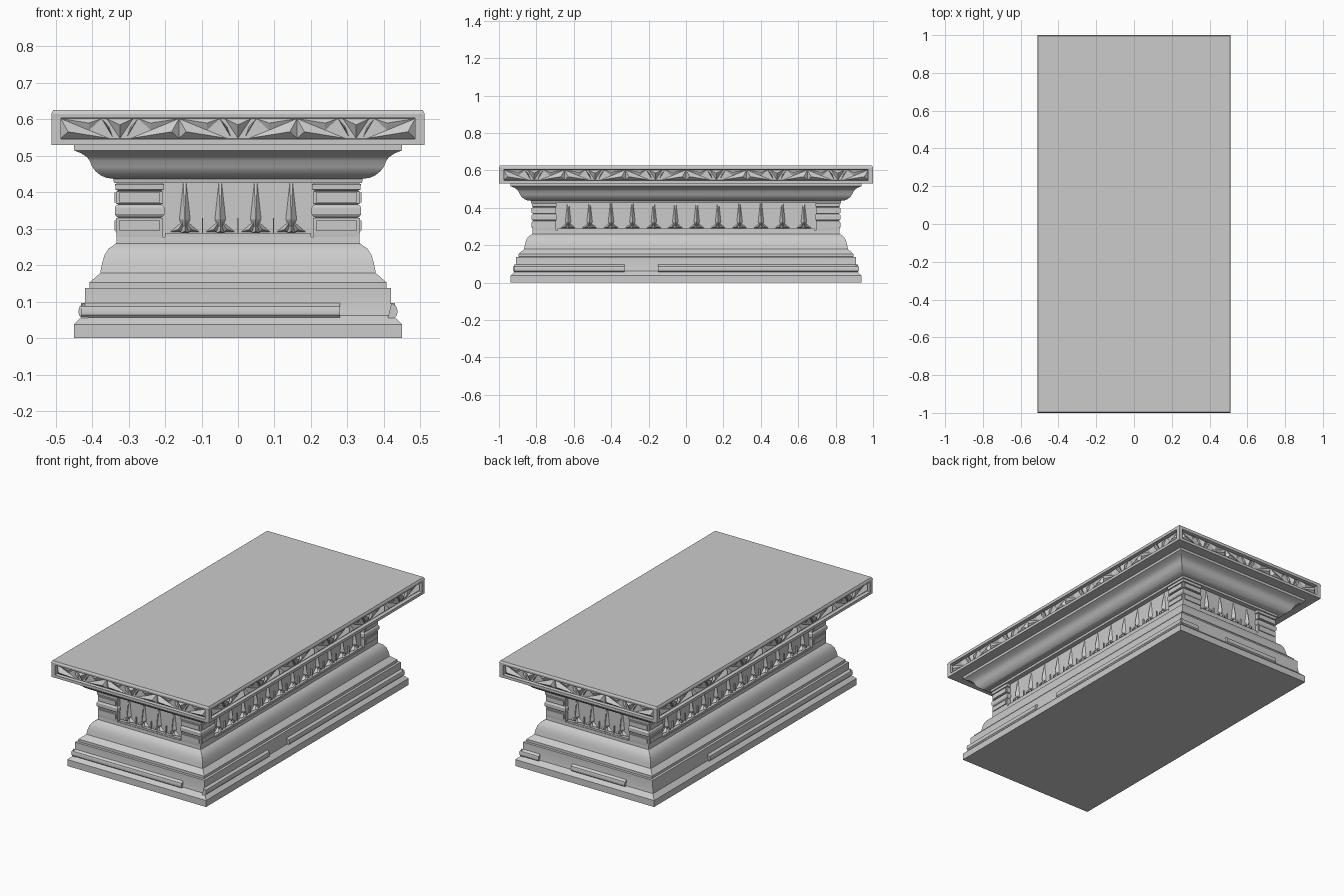
import bpy, bmesh, math
from mathutils import Vector

if "Cube" in bpy.data.objects:
    bpy.data.objects.remove(bpy.data.objects["Cube"])

OFF = 0.488          # extra half length along y
stone = bpy.data.materials.new("grey stone")
stone.use_nodes = True
GREY = (0.6, 0.6, 0.6, 1)
stone.diffuse_color = GREY
stone.node_tree.nodes["Principled BSDF"].inputs["Base Color"].default_value = GREY


def finish(bm, name, smooth=False):
    bmesh.ops.recalc_face_normals(bm, faces=bm.faces)
    mesh = bpy.data.meshes.new(name)
    bm.to_mesh(mesh)
    bm.free()
    mesh.materials.append(stone)
    ob = bpy.data.objects.new(name, mesh)
    bpy.context.collection.objects.link(ob)
    if smooth:
        bpy.ops.object.select_all(action='DESELECT')
        ob.select_set(True)
        bpy.context.view_layer.objects.active = ob
        bpy.ops.object.shade_smooth_by_angle(angle=math.radians(28))
    return ob


def loft(bm, profile, cx=0, cy=0, extra=OFF):
    """Stack rectangles given as (half width, height)."""
    prev = None
    for w, z in profile:
        ring = [bm.verts.new((cx + sx * w, cy + sy * (w + extra), z))
                for sx, sy in ((-1, -1), (1, -1), (1, 1), (-1, 1))]
        if prev:
            for i in range(4):
                j = (i + 1) % 4
                bm.faces.new((prev[i], prev[j], ring[j], ring[i]))
        else:
            bm.faces.new(ring[::-1])
        prev = ring
    bm.faces.new(prev)


def place(side, u, d, z):
    """Point on a side: u along it, d outwards, z up."""
    return [Vector((u, -d - OFF, z)), Vector((d, u, z)),
            Vector((-u, d + OFF, z)), Vector((-d, -u, z))][side]


def facet(bm, side, outline, d, apex):
    """Pyramid on a wall: outline of (u, z), apex (u, z, height)."""
    base = [bm.verts.new(place(side, u, d, z)) for u, z in outline]
    tip = bm.verts.new(place(side, apex[0], d + apex[2], apex[1]))
    bm.faces.new(base)
    for i in range(len(base)):
        bm.faces.new((base[i], base[(i + 1) % len(base)], tip))


def prism(bm, side, u0, u1, section):
    """Bar along a side with a (d, z) section."""
    a, b = [[bm.verts.new(place(side, u, d, z)) for d, z in section] for u in (u0, u1)]
    bm.faces.new(a)
    bm.faces.new(b[::-1])
    for i in range(len(a)):
        j = (i + 1) % len(a)
        bm.faces.new((a[i], a[j], b[j], b[i]))


def plate(bm, side, u0, u1, d0, d1, z0, z1):
    prism(bm, side, u0, u1, ((d0, z0), (d1, z0), (d1, z1), (d0, z1)))


# Stepped base with a curved upper slope
bm = bmesh.new()
loft(bm, [(.45, 0), (.45, .038), (.425, .062), (.42, .095), (.42, .137),
          (.407, .138), (.407, .153), (.378, .178), (.373, .205), (.366, .228),
          (.354, .246), (.334, .26), (.333, .278), (.31, .278)])
finish(bm, "moulded_base", True)

# Rounded bead on the base, worn away in places
bm = bmesh.new()
bead = [(.41, .052), (.428, .055), (.436, .063), (.438, .075), (.434, .087), (.421, .096)]
worn = [[(-.43, .28)], [(-.92, -.33), (-.15, .92)],
        [(-.43, -.31), (-.1, .25)], [(-.4, .92)]]
for side, runs in enumerate(worn):
    for a, b in runs:
        prism(bm, side, a, b, bead)
finish(bm, "worn_bead", True)

# Recessed wall of the shaft
WALL = .312
bm = bmesh.new()
loft(bm, [(WALL, .27), (WALL, .44)])
finish(bm, "shaft_wall")

# Banded corner piers with raised panels
bm = bmesh.new()
PIER = .27
bands = [(.063, .278), (.064, .288), (.064, .329), (.058, .331), (.064, .334), (.068, .34),
         (.068, .358), (.064, .364), (.058, .367), (.064, .369), (.064, .402), (.058, .404),
         (.066, .407), (.067, .422), (.06, .426), (.06, .438)]
for sx in (-1, 1):
    for sy in (-1, 1):
        loft(bm, bands, sx * PIER, sy * (PIER + OFF), 0)
for side in range(4):
    centre = PIER + (OFF if side % 2 else 0)
    for s in (-1, 1):
        for z in (.295, .372):
            plate(bm, side, s * centre - .056, s * centre + .056, .33, .339, z, z + .027)
finish(bm, "corner_piers", True)

# Row of pointed leaves on every shaft wall
bm = bmesh.new()
for side in range(4):
    count, reach = (12, .63) if side % 2 else (4, .146)
    step = 2 * reach / (count - 1)
    for i in range(count):
        c = -reach + i * step
        facet(bm, side, [(c - .004, .425), (c - .015, .325), (c, .295),
                         (c + .015, .325), (c + .004, .425)], WALL, (c, .325, .018))
        for s in (-1, 1):
            facet(bm, side, [(c, .325), (c + s * .04, .291), (c + s * .01, .291)],
                  WALL, (c + s * .018, .298, .02))
        facet(bm, side, [(c - .012, .288), (c + .012, .288), (c, .32)], WALL, (c, .293, .024))
        if i:
            m = c - step / 2
            plate(bm, side, m - .002, m + .002, WALL - .01, WALL + .008, .278, .33)
    end = .2 + (OFF if side % 2 else 0)
    plate(bm, side, -end, end, WALL - .01, .33, .27, .288)
    plate(bm, side, -end, end, WALL - .01, .322, .426, .438)
finish(bm, "leaf_frieze")

# Curved cornice under the slab
bm = bmesh.new()
loft(bm, [(.34, .425), (.342, .437), (.362, .44), (.376, .446), (.39, .457), (.4, .47),
          (.407, .487), (.415, .497), (.43, .507), (.45, .515), (.45, .53), (.44, .535)])
finish(bm, "cornice", True)

# Top slab with a sunk band and corner posts
bm = bmesh.new()
SUNK = .492
loft(bm, [(.511, .53), (.511, .546), (SUNK, .548), (SUNK, .602),
          (.511, .604), (.512, .615), (.507, .625)])
for sx in (-1, 1):
    for sy in (-1, 1):
        loft(bm, [(.0125, .54), (.0125, .61)], sx * .4985, sy * (.4985 + OFF), 0)
finish(bm, "top_slab")

# Faceted carving in the sunk band
bm = bmesh.new()
low, high = .548, .602
for side in range(4):
    count = 6 if side % 2 else 3
    half = .486 + (OFF if side % 2 else 0)
    step = 2 * half / count
    for i in range(count):
        c = -half + (i + .5) * step
        # Hanging leaf
        facet(bm, side, [(c - .036, high), (c, low), (c + .036, high)], SUNK, (c, .585, .02))
        for s in (-1, 1):
            facet(bm, side, [(c + s * .02, low + .004), (c + s * .05, high), (c + s * .03, .58)],
                  SUNK, (c + s * .033, .577, .014))
            # Two halves of the broad peaks
            e = c + s * step / 2
            facet(bm, side, [(e, high), (e, low), (c + s * .03, low)],
                  SUNK, (e - s * .02, .566, .019))
            facet(bm, side, [(e, high), (c + s * .05, high), (c + s * .085, .57)],
                  SUNK, (c + s * .085, .59, .01))
finish(bm, "carved_band")
